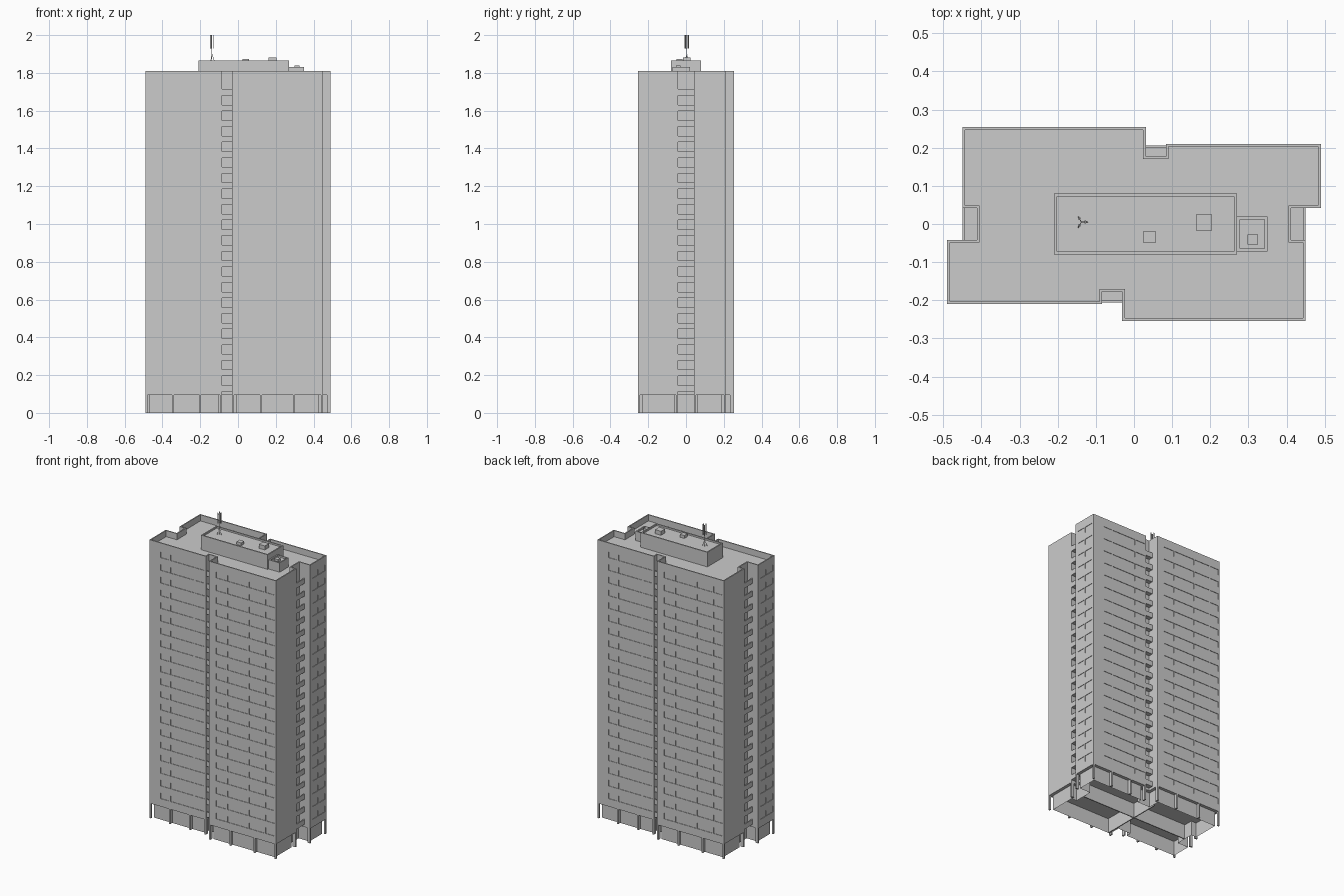
import bpy, bmesh, math
from mathutils import Vector, Matrix

if "Cube" in bpy.data.objects:
    bpy.data.objects.remove(bpy.data.objects["Cube"])

PITCH, FLOORS = 0.0825, 20
SOFFIT, TOP, ROOF = 0.096, 1.81, 1.77

# half of the footprint; the other half is the same turned 180 degrees
HALF = [(-0.49, -0.042), (-0.49, -0.21), (-0.084, -0.21), (-0.084, -0.177), (-0.031, -0.177),
        (-0.031, -0.254), (0.45, -0.254), (0.45, -0.042), (0.412, -0.042), (0.412, 0.042)]
OUTLINE = HALF + [(-x, -y) for x, y in HALF]


def inset(pts, d):
    """Move every edge of a counter-clockwise right-angled outline inwards by d."""
    out = []
    for i, p in enumerate(pts):
        a = (Vector(p) - Vector(pts[i - 1])).normalized()
        b = (Vector(pts[(i + 1) % len(pts)]) - Vector(p)).normalized()
        out.append((p[0] - d * (a.y + b.y), p[1] + d * (a.x + b.x)))
    return out


def finish(bm, name):
    me = bpy.data.meshes.new(name)
    bmesh.ops.recalc_face_normals(bm, faces=bm.faces)
    bm.to_mesh(me)
    bm.free()
    ob = bpy.data.objects.new(name, me)
    bpy.context.collection.objects.link(ob)
    return ob


def skin(name, rings, bottom=True, top=True):
    """Join (outline, height) rings into one surface."""
    bm = bmesh.new()
    loops = [[bm.verts.new((x, y, z)) for x, y in pts] for pts, z in rings]
    n = len(loops[0])
    for lo, hi in zip(loops, loops[1:]):
        for i in range(n):
            j = (i + 1) % n
            bm.faces.new((lo[i], lo[j], hi[j], hi[i]))
    if bottom:
        bm.faces.new(loops[0][::-1])
    if top:
        bm.faces.new(loops[-1])
    return finish(bm, name)


def boxes(name, items):
    """One object from boxes given as (x0, x1, y0, y1, z0, z1)."""
    bm = bmesh.new()
    for x0, x1, y0, y1, z0, z1 in items:
        m = Matrix.Translation(((x0 + x1) / 2, (y0 + y1) / 2, (z0 + z1) / 2)) @ \
            Matrix.Diagonal((x1 - x0, y1 - y0, z1 - z0, 1))
        bmesh.ops.create_cube(bm, size=1, matrix=m)
    return finish(bm, name)


def both(items):
    """Add the copies turned 180 degrees about the centre."""
    return items + [(-x1, -x0, -y1, -y0, z0, z1) for x0, x1, y0, y1, z0, z1 in items]


def rect(x0, x1, y0, y1):
    return [(x0, y0), (x1, y0), (x1, y1), (x0, y1)]


def rod(bm, a, b, r, sides=6):
    a, b = Vector(a), Vector(b)
    m = Matrix.Translation((a + b) / 2) @ (b - a).to_track_quat('Z', 'Y').to_matrix().to_4x4()
    bmesh.ops.create_cone(bm, cap_ends=True, segments=sides, radius1=r, radius2=r,
                          depth=(b - a).length, matrix=m)


# tower with roof parapet
rim = inset(OUTLINE, 0.007)
tower = skin("tower", [(OUTLINE, SOFFIT), (OUTLINE, TOP), (rim, TOP), (rim, ROOF)])

# very shallow window recesses cut into every storey
D = 0.003
left = [(-0.41, -0.345), (-0.338, -0.17), (-0.163, -0.094)]
right = [(0.02, 0.095), (0.102, 0.25), (0.257, 0.37), (0.377, 0.44)]
side = [(0.065, 0.122), (0.132, 0.195)]
cuts = []
for k in range(FLOORS):
    z0 = 0.147 + k * PITCH
    z1 = z0 + 0.038
    cuts += [(a, b, -0.25, -0.21 + D, z0, z1) for a, b in left]
    cuts += [(a, b, -0.29, -0.254 + D, z0, z1) for a, b in right]
    cuts += [(0.49 - D, 0.53, a, b, z0, z1) for a, b in side]
cutter = boxes("window_cutter", both(cuts))
cutter.hide_render = True
mod = tower.modifiers.new("windows", 'BOOLEAN')
mod.operation, mod.solver, mod.object = 'DIFFERENCE', 'EXACT', cutter
bpy.context.view_layer.objects.active = tower
bpy.ops.object.modifier_apply(modifier=mod.name)
bpy.data.objects.remove(cutter)

# balconies in the four notches
trays = []
for k in range(FLOORS):
    z = 0.113 + k * PITCH
    trays += [(-0.084, -0.031, -0.206, -0.177, z, z + 0.008),
              (-0.084, -0.031, -0.206, -0.2, z, z + 0.033),
              (0.412, 0.45, -0.042, 0.042, z, z + 0.008),
              (0.444, 0.45, -0.042, 0.042, z, z + 0.033)]
boxes("balconies", both(trays))

# recessed ground floor walls, open underneath, with inner cross walls
P, W = 0.02, 0.005
core = inset(OUTLINE, P)
skin("ground_floor_walls", [(core, 0), (core, SOFFIT)], bottom=False, top=False)
boxes("ground_floor_inner_walls", [(-0.39, 0.39, -0.003, 0.003, 0, SOFFIT),
                                   (-0.003, 0.003, -0.23, 0.19, 0, SOFFIT)])

# ground floor piers: fins between bays and posts at corners
piers = [(x - W, x + W, -0.21, -0.21 + P, 0, SOFFIT) for x in (-0.345, -0.2, -0.089)]
piers += [(x - W, x + W, -0.254, -0.254 + P, 0, SOFFIT) for x in (-0.026, 0.121, 0.295)]
piers += [(-0.49, -0.48, -0.21, -0.20, 0, SOFFIT), (0.44, 0.45, -0.254, -0.244, 0, SOFFIT)]
piers += [(0.45 - P, 0.45, -0.052, -0.042, 0, SOFFIT), (0.49 - P, 0.49, 0.042, 0.052, 0, SOFFIT)]
boxes("ground_floor_piers", both(piers))

# rooftop plant rooms with raised rims
for name, r, z in (("plant_room", rect(-0.21, 0.27, -0.08, 0.08), 1.865),
                   ("lift_room", rect(0.27, 0.35, -0.072, 0.02), 1.83)):
    inner = inset(r, 0.008)
    skin(name, [(r, ROOF), (r, z), (inner, z), (inner, z - 0.01)], bottom=False)

# roof vents
boxes("roof_vents", [(0.025, 0.057, -0.05, -0.018, 1.855, 1.874),
                     (0.162, 0.205, -0.017, 0.025, 1.855, 1.881),
                     (0.298, 0.325, -0.054, -0.028, 1.82, 1.838)])

# antenna mast with three legs and three panels
cx, cy = -0.138, 0.005
bm = bmesh.new()
rod(bm, (cx, cy, 1.855), (cx, cy, 1.995), 0.0015)
for i in range(3):
    a = i * math.tau / 3
    c, s = math.cos(a), math.sin(a)
    rod(bm, (cx + 0.016 * c, cy + 0.016 * s, 1.855), (cx, cy, 1.9), 0.0012)
    for z in (1.945, 1.985):
        rod(bm, (cx, cy, z), (cx + 0.009 * c, cy + 0.009 * s, z), 0.001)
    m = Matrix.Translation((cx + 0.01 * c, cy + 0.01 * s, 1.965)) @ Matrix.Rotation(a, 4, 'Z') @ \
        Matrix.Diagonal((0.003, 0.008, 0.07, 1))
    bmesh.ops.create_cube(bm, size=1, matrix=m)
finish(bm, "antenna")
